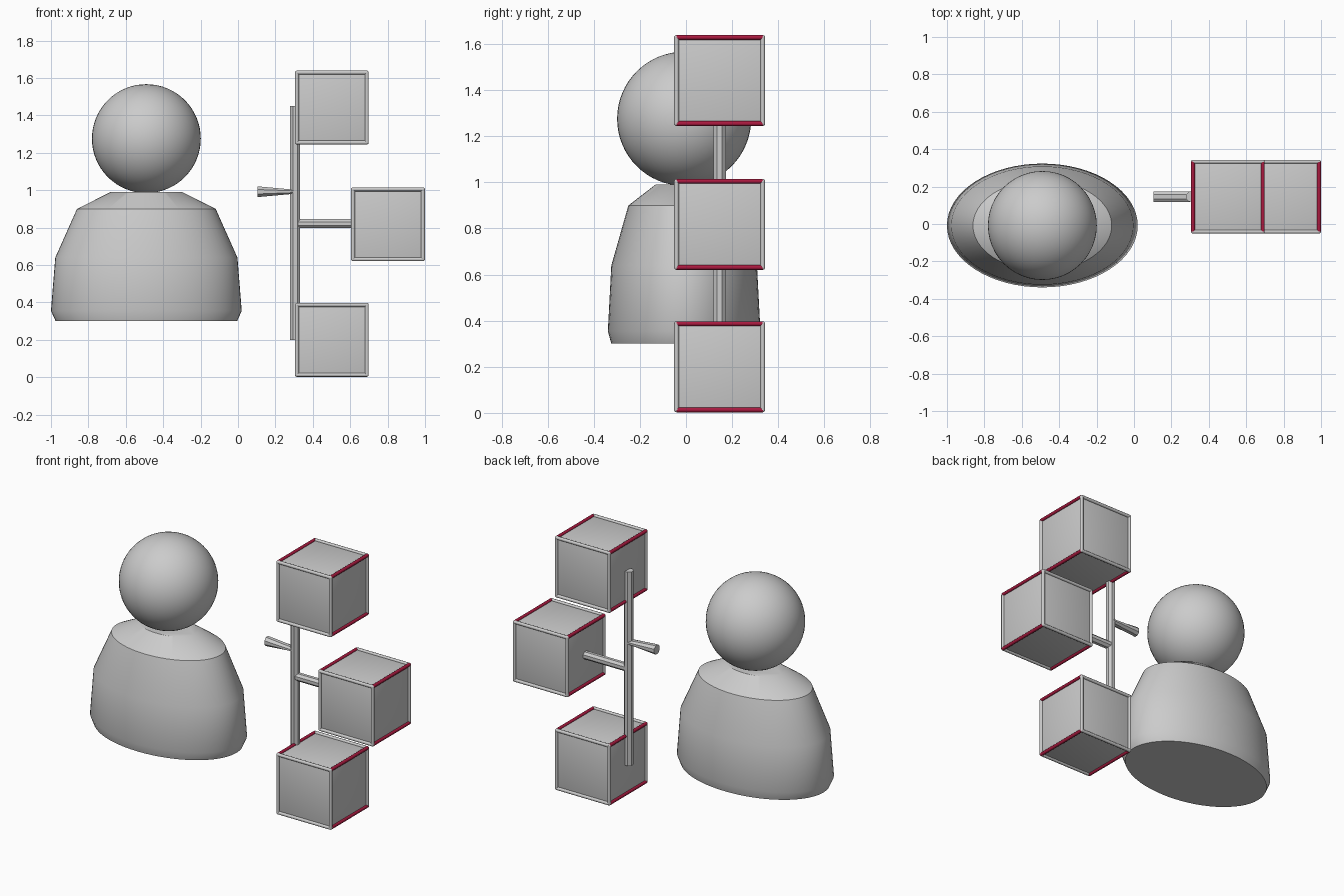
import bpy, bmesh, math
from mathutils import Matrix, Vector

if "Cube" in bpy.data.objects:
    bpy.data.objects.remove(bpy.data.objects["Cube"])

POLE_Y = 0.146


def material(name, color):
    m = bpy.data.materials.new(name)
    m.diffuse_color = color
    m.use_nodes = True
    m.node_tree.nodes["Principled BSDF"].inputs["Base Color"].default_value = m.diffuse_color
    return m


def finish(name, bm, mat=None, smooth=None):
    bmesh.ops.recalc_face_normals(bm, faces=bm.faces)
    me = bpy.data.meshes.new(name)
    bm.to_mesh(me)
    bm.free()
    ob = bpy.data.objects.new(name, me)
    bpy.context.collection.objects.link(ob)
    if mat:
        me.materials.append(mat)
    if smooth:
        bpy.ops.object.select_all(action='DESELECT')
        bpy.context.view_layer.objects.active = ob
        ob.select_set(True)
        bpy.ops.object.shade_smooth_by_angle(angle=math.radians(smooth))
    return ob


def loft(name, rings, smooth=None):
    """Skin a list of point rings and cap both ends."""
    bm = bmesh.new()
    loops = [[bm.verts.new(p) for p in ring] for ring in rings]
    n = len(loops[0])
    for a, b in zip(loops, loops[1:]):
        for i in range(n):
            j = (i + 1) % n
            bm.faces.new((a[i], a[j], b[j], b[i]))
    bm.faces.new(loops[0])
    bm.faces.new(loops[-1])
    return finish(name, bm, smooth=smooth)


def oval(n, ru, rv, turn=0.0):
    angles = [2 * math.pi * (i + turn) / n for i in range(n)]
    return [(ru * math.cos(a), rv * math.sin(a)) for a in angles]


def bar_x(name, z, ends):
    """Eight-sided bar along x; ends = (x, y radius, z radius)."""
    return loft(name, [[(x, POLE_Y + u, z + v) for u, v in oval(8, ry, rz, 0.5)]
                       for x, ry, rz in ends])


def add_rod(bm, p, q, r):
    p, q = Vector(p), Vector(q)
    rot = (q - p).to_track_quat('Z', 'Y').to_matrix().to_4x4()
    bmesh.ops.create_cone(bm, cap_ends=True, segments=10, radius1=r, radius2=r,
                          depth=(q - p).length,
                          matrix=Matrix.Translation((p + q) / 2) @ rot)


panel_mat = material("light_panel", (0.86, 0.88, 0.87, 1))
red_mat = material("dark_red", (0.4, 0.01, 0.05, 1))

# Head
bm = bmesh.new()
bmesh.ops.create_uvsphere(bm, u_segments=48, v_segments=32, radius=0.291,
                          matrix=Matrix.Translation((-0.49, -0.008, 1.276)))
finish("head", bm, smooth=35)

# Torso: oval sections (z, x radius, y radius)
sections = [(0.30, 0.485, 0.316), (0.355, 0.51, 0.331), (0.64, 0.487, 0.316),
            (0.90, 0.371, 0.242), (0.99, 0.192, 0.125)]
loft("torso", [[(-0.49 + u, -0.008 + v, z) for u, v in oval(64, rx, ry)]
               for z, rx, ry in sections], smooth=35)

# Pole, cross arm and flared handle
loft("pole", [[(0.306 + u, POLE_Y + v, z) for u, v in oval(8, 0.029, 0.029, 0.5)]
              for z in (0.20, 1.45)])
bar_x("cross_arm", 0.821, [(0.306, 0.026, 0.026), (0.62, 0.026, 0.026)])
bar_x("handle", 0.992, [(0.105, 0.03, 0.031), (0.30, 0.03, 0.012)])

# Cubes: rounded panel body, grey front/back frames, red depth edges
H, R = 0.187, 0.0105
for label, cx, cz in (("lower", 0.502, 0.20), ("middle", 0.802, 0.818), ("upper", 0.502, 1.442)):
    c = Vector((cx, POLE_Y, cz))
    bm = bmesh.new()
    bmesh.ops.create_cube(bm, size=2 * H, matrix=Matrix.Translation(c))
    bmesh.ops.bevel(bm, geom=bm.edges[:], offset=0.012, segments=3,
                    profile=0.5, affect='EDGES')
    finish(label + "_cube_panels", bm, panel_mat, 35)

    corners = [(-H, -H), (H, -H), (H, H), (-H, H)]
    frame, red = bmesh.new(), bmesh.new()
    for i, (x, z) in enumerate(corners):
        x2, z2 = corners[(i + 1) % 4]
        for y in (-H, H):
            add_rod(frame, c + Vector((x, y, z)), c + Vector((x2, y, z2)), R)
            bmesh.ops.create_icosphere(frame, subdivisions=2, radius=R,
                                       matrix=Matrix.Translation(c + Vector((x, y, z))))
        add_rod(red, c + Vector((x, -H, z)), c + Vector((x, H, z)), R)
    finish(label + "_cube_frame", frame, panel_mat, 40)
    finish(label + "_cube_red_edges", red, red_mat, 40)
